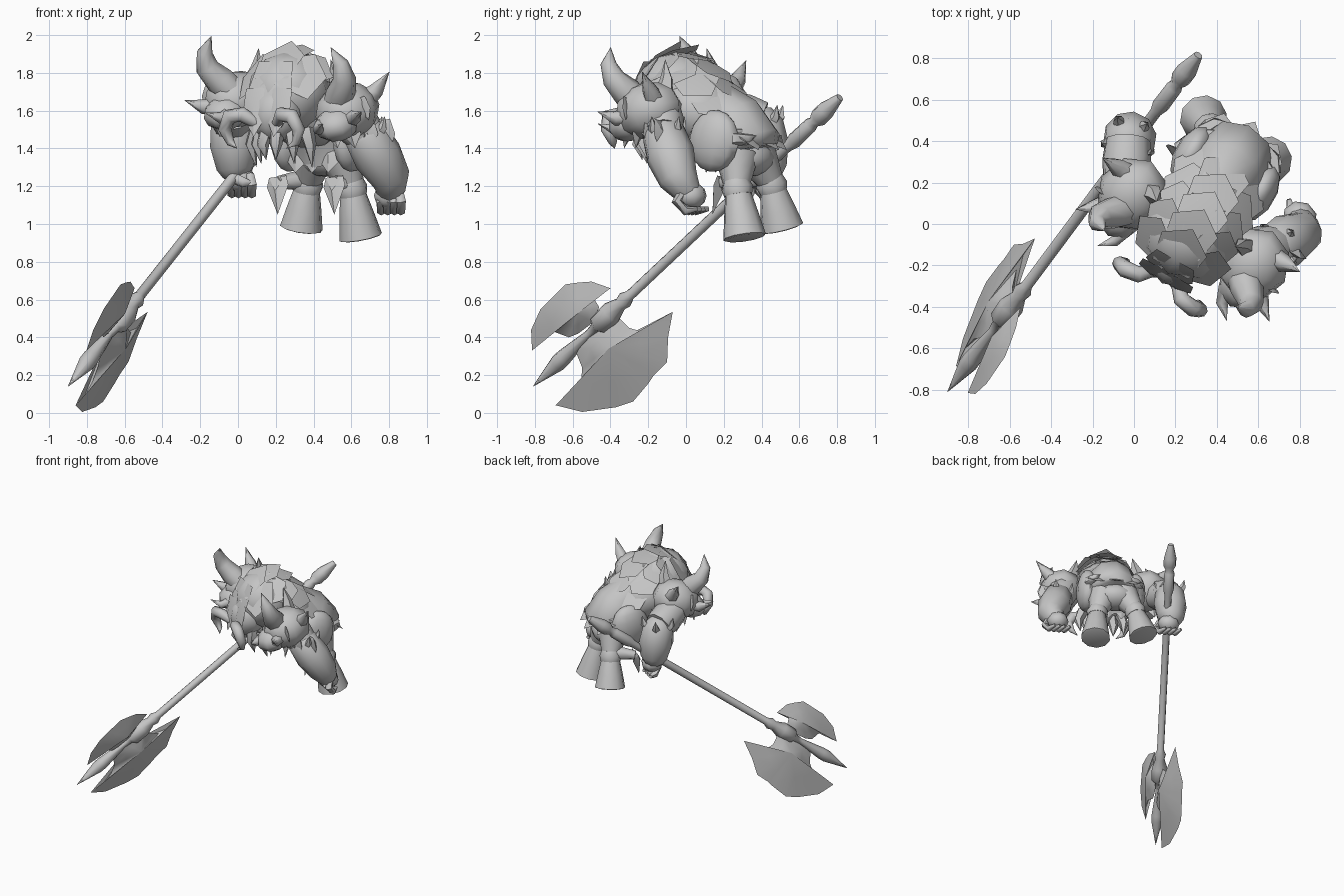
import bpy, bmesh, math
from mathutils import Vector, Matrix

if "Cube" in bpy.data.objects:
    bpy.data.objects.remove(bpy.data.objects["Cube"])

mat = bpy.data.materials.new("plain grey")
mat.diffuse_color = (0.56, 0.56, 0.56, 1)
mat.use_nodes = True
mat.node_tree.nodes["Principled BSDF"].inputs["Base Color"].default_value = mat.diffuse_color
YAW = Matrix.Rotation(math.radians(-30), 4, 'Z')


def P(s, t, z):
    """Body frame: s to the figure's left, t backward, z up."""
    return YAW @ Vector((s, t, z)) + Vector((0.30, 0, 0))


def finish(name, bm, angle=42):
    bmesh.ops.recalc_face_normals(bm, faces=bm.faces)
    me = bpy.data.meshes.new(name)
    bm.to_mesh(me)
    bm.free()
    me.materials.append(mat)
    ob = bpy.data.objects.new(name, me)
    bpy.context.collection.objects.link(ob)
    bpy.ops.object.select_all(action='DESELECT')
    ob.select_set(True)
    bpy.context.view_layer.objects.active = ob
    bpy.ops.object.shade_smooth_by_angle(angle=math.radians(angle))
    return ob


def ellipsoid(name, centre, radii, tilt=0, seg=12, rings=8):
    bm = bmesh.new()
    bmesh.ops.create_uvsphere(bm, u_segments=seg, v_segments=rings, radius=1)
    m = (Matrix.Translation(centre) @ YAW @ Matrix.Rotation(math.radians(tilt), 4, 'X')
         @ Matrix.Diagonal((*radii, 1)))
    bmesh.ops.transform(bm, matrix=m, verts=bm.verts)
    return finish(name, bm, 60)


def loft(name, pts, radii, sides=8):
    """Tapering tube through points; a zero radius makes a pointed end."""
    bm = bmesh.new()
    pts = [Vector(p) for p in pts]
    ref = None
    prev = None
    for i, (p, r) in enumerate(zip(pts, radii)):
        d = (pts[min(i + 1, len(pts) - 1)] - pts[max(i - 1, 0)]).normalized()
        ref = d.orthogonal() if ref is None else ref - d * ref.dot(d)
        ref.normalize()
        side = d.cross(ref)
        r = max(r, 0.001)
        ring = [bm.verts.new(p + r * (ref * math.cos(a) + side * math.sin(a)))
                for a in (2 * math.pi * k / sides for k in range(sides))]
        if prev:
            for k in range(sides):
                bm.faces.new((prev[k], prev[(k + 1) % sides], ring[(k + 1) % sides], ring[k]))
        else:
            bm.faces.new(ring)
        prev = ring
    bm.faces.new(prev)
    return finish(name, bm, 62)


def kite(name, base, tip, width, thick=0.025, wide=0.55, roll=0):
    """Pointed plate with a raised middle ridge; wide is where it is broadest."""
    base, tip = Vector(base), Vector(tip)
    d = tip - base
    a = math.radians(roll)
    side = YAW @ Vector((math.cos(a), 0, -math.sin(a)))
    if abs(side.dot(d.normalized())) > 0.8:
        side = YAW @ Vector((0, 1, 0))
    side = (side - d * side.dot(d) / d.length_squared).normalized() * width / 2
    n = d.cross(side).normalized() * thick
    bm = bmesh.new()
    v = [bm.verts.new(q) for q in (base - side * 0.8, base + d * wide - side, tip,
                                   base + d * wide + side, base + side * 0.8)]
    for sign in (-1, 1):
        m = bm.verts.new(base + d * 0.4 + n * sign)
        for k in range(5):
            bm.faces.new((v[k], v[(k + 1) % 5], m))
    return finish(name, bm, 25)


# Axe shaft, with spike, hub and pommel in one profile
A, B = Vector((-0.90, -0.81, 0.14)), Vector((0.31, 0.815, 1.67))
profile = [(0, 0), (.08, .045), (.10, .045), (.18, .022), (.205, .03), (.215, .058),
           (.255, .062), (.285, .036), (.30, .045), (.315, .028), (.83, .028), (.85, .042),
           (.905, .04), (.915, .03), (.93, .05), (.955, .05), (1, .022)]
loft("axe_shaft", [A.lerp(B, f) for f, r in profile], [r for f, r in profile], 8)


# Axe blades: outlines as (y, z) on the slanted blade plane
def blade_point(y, z):
    return Vector((-0.48 + 0.34 * (y + 0.07) + 0.345 * (z - 0.53), y, z))


def blade(name, outline, centre, thick):
    n = Vector((1, -0.34, -0.345)).normalized()
    c = blade_point(*centre)
    bm = bmesh.new()
    rim = [bm.verts.new(blade_point(*p)) for p in outline]
    for sign in (-1, 1):
        mid = [bm.verts.new(v.co.lerp(c, 0.45) + n * thick * 0.45 * sign) for v in rim]
        top = bm.verts.new(c + n * thick * sign)
        for k in range(len(rim)):
            j = (k + 1) % len(rim)
            bm.faces.new((rim[k], rim[j], mid[j], mid[k]))
            bm.faces.new((mid[k], mid[j], top))
    finish(name, bm, 50)


blade("large_blade", [(-.40, .50), (-.35, .50), (-.30, .45), (-.22, .425), (-.15, .45),
                      (-.07, .535), (-.095, .40), (-.10, .27), (-.17, .20), (-.20, .155),
                      (-.28, .06), (-.37, .03), (-.55, .005), (-.69, .04), (-.60, .085),
                      (-.555, .16), (-.55, .24), (-.59, .34), (-.50, .42)], (-.39, .36), .06)
blade("small_blade", [(-.46, .56), (-.49, .61), (-.46, .64), (-.40, .66), (-.50, .695),
                      (-.57, .69), (-.64, .68), (-.72, .60), (-.77, .55), (-.82, .44),
                      (-.815, .33), (-.76, .40), (-.70, .43), (-.62, .40), (-.57, .42),
                      (-.49, .48)], (-.56, .54), .05)

# Torso, flared robe, hips
ellipsoid("chest", P(0, .10, 1.60), (.24, .23, .19), -25)
loft("robe", [P(0, .16, 1.62), P(0, .28, 1.53), P(0, .36, 1.40), P(0, .365, 1.38)],
     (.15, .185, .205, .17), 10)
ellipsoid("hips", P(-.02, .37, 1.35), (.16, .13, .10))

# Hooded head with faceted face plates
ellipsoid("hood", P(0, -.06, 1.70), (.23, .23, .215), 10, 8, 6)
ellipsoid("face", P(0, -.20, 1.58), (.15, .13, .15), 0, 8, 6)
for s in (-1, 1):
    kite("cheek_plate", P(s * .08, -.27, 1.72), P(s * .06, -.33, 1.46), .15)
    loft("tusk", [P(s * x, t, z) for x, t, z in
                  ((.06, -.29, 1.53), (.12, -.35, 1.58), (.19, -.36, 1.57),
                   (.225, -.35, 1.50), (.20, -.33, 1.43), (.15, -.35, 1.40))],
         (.03, .04, .042, .036, .022, 0))
    for k in range(3):
        loft("beard_lock", [P(s * (.03 + .06 * k), -.24 + .05 * k, 1.50),
                            P(s * (.04 + .07 * k), -.27 + .06 * k, 1.42),
                            P(s * (.03 + .07 * k), -.25 + .07 * k, 1.34 - .02 * k)],
             (.045, .035, 0), 5)
kite("brow_plate", P(0, -.20, 1.86), P(0, -.31, 1.60), .26, .02)

# Crest and mane: broad plates lying along the back, tips lifted a little
spine = [(-.25, 1.78), (-.15, 1.88), (-.05, 1.91), (.06, 1.89), (.16, 1.80),
         (.26, 1.69), (.36, 1.58), (.45, 1.48)]
for i in range(len(spine) - 2):
    (t0, z0), (t1, z1) = spine[i], spine[i + 2]
    for s in (-1, 0, 1):
        drop = .07 * abs(s)
        kite("mane_plate", P(s * .12, t0, z0 - drop - .01),
             P(s * .16, t1 + .02 - .03 * abs(s), z1 + .06 - drop), .25, .012, .62, 38 * s)

# Shoulder guards with horns, spikes and brow; the figure's left one hangs lower
for s, dz in ((-1, .03), (1, -.03)):
    def Q(x, t, z):
        return P(s * x, t, z + dz)
    ellipsoid("shoulder_guard", Q(.34, -.03, 1.63), (.17, .19, .15), 15, 8, 6)
    ellipsoid("shoulder_snout", Q(.34, -.14, 1.56), (.12, .13, .09), 20, 8, 6)
    loft("shoulder_horn", [Q(.32, -.10, 1.66), Q(.37, -.15, 1.73), Q(.42, -.20, 1.80),
                           Q(.415, -.235, 1.88), Q(.365, -.25, 1.965)],
         (.08, .08, .062, .042, 0))
    loft("side_tusk", [Q(.40, -.10, 1.60), Q(.46, -.17, 1.59), Q(.54, -.23, 1.625)],
         (.05, .04, 0), 6)
    loft("front_tusk", [Q(.28, -.18, 1.56), Q(.30, -.27, 1.53), Q(.36, -.33, 1.56)],
         (.045, .03, 0), 6)
    loft("rear_spike", [Q(.40, .04, 1.68), Q(.47, .05, 1.74), Q(.55, .05, 1.835)],
         (.06, .042, 0), 6)
    loft("inner_spike", [Q(.26, .02, 1.74), Q(.24, .02, 1.80), Q(.22, .0, 1.90)],
         (.05, .035, 0), 5)
    kite("guard_eye", Q(.46, -.10, 1.70), Q(.50, -.08, 1.58), .07, .012)
    for k in range(4):
        kite("guard_fringe", Q(.33 + .05 * k, -.16 + .09 * k, 1.58),
             Q(.36 + .05 * k, -.17 + .10 * k, 1.43), .10)

# Arms: upper arm, tapering gauntlet, hand and fingers
arms = [((-.04, .22, 1.60), (-.03, .40, 1.54), (-.01, .43, 1.30), (.01, .43, 1.24)),
        ((.58, -.13, 1.58), (.67, -.12, 1.48), (.81, -.04, 1.24), (.80, .03, 1.15))]
for sh, el, wr, ha in map(lambda a: [Vector(v) for v in a], arms):
    loft("upper_arm", [sh, sh.lerp(el, .5), el], (.11, .12, .11), 10)
    d = (wr - el).normalized()
    loft("gauntlet", [el - d * .07, el, el.lerp(wr, .5), wr, wr.lerp(ha, .5), ha],
         (.06, .115, .13, .105, .085, .06), 10)
    ellipsoid("hand", ha, (.085, .08, .07), 0, 8, 6)
    for k in range(4):
        f = ha + YAW @ Vector((-.06 + .04 * k, 0, 0))
        loft("finger", [f + Vector((0, -.02, .02)), f + Vector((.01, -.05, -.03)),
                        f + Vector((.01, .0, -.08)), f + Vector((0, .06, -.07))],
             (.024, .028, .026, .012), 6)
    for k in range(5):
        a = k * 2 * math.pi / 5
        off = YAW @ Vector((math.cos(a), math.sin(a), 0)) * .08
        loft("cuff_spike", [el + off, el + off * 1.4 + Vector((0, 0, .03)),
                            el + off * 1.55 + Vector((0, 0, .09))], (.035, .025, 0), 5)
loft("thumb", [(-.04, .39, 1.25), (.03, .33, 1.22), (.10, .36, 1.21)], (.03, .028, .0), 6)

# Hip guards with ragged edges
for s in (-1, 1):
    ellipsoid("hip_guard", P(s * .19, .28, 1.44), (.08, .15, .165), -10, 10, 8)
    for k in range(4):
        loft("hip_fringe", [P(s * .20, .22 + .06 * k, 1.54 - .03 * k),
                            P(s * .16, .29 + .06 * k, 1.54 - .03 * k),
                            P(s * .12, .35 + .05 * k, 1.56 - .03 * k)], (.04, .03, 0), 5)

# Skirt flaps around the waist
for s in (-1, 0, 1):
    kite("front_flap", P(s * .10, .22, 1.42), P(s * .10, .18, 1.27), .13)
    kite("rear_flap", P(s * .11, .40, 1.50), P(s * .15, .57 - .04 * abs(s), 1.39), .17, .015)

# Legs: thigh, flared boot, boot cuff and pointed knee guard
legs = [((.41, .36, 1.38), (.37, .45, 1.22), (.335, .51, .98), (.21, .36, 1.25)),
        ((.54, .27, 1.36), (.60, .27, 1.20), (.65, .31, .93), (.51, .19, 1.25))]
for hip, knee, foot, guard in map(lambda a: [Vector(v) for v in a], legs):
    d = (foot - knee).normalized()
    loft("thigh", [hip, hip.lerp(knee, .5), knee], (.12, .095, .07), 10)
    loft("boot", [knee - d * .02, knee + d * .04, knee.lerp(foot, .6), foot, foot + d * .005],
         (.05, .07, .095, .115, .10), 10)
    loft("boot_cuff", [knee - d * .03, knee + d * .01, knee + d * .05], (.07, .085, .075), 10)
    kite("knee_guard", guard, guard + Vector((0, -.05, -.20)), .13, .03, .25)
    loft("knee_strap", [guard + Vector((0, 0, -.03)), guard.lerp(knee, .6), knee],
         (.035, .05, .06), 6)
